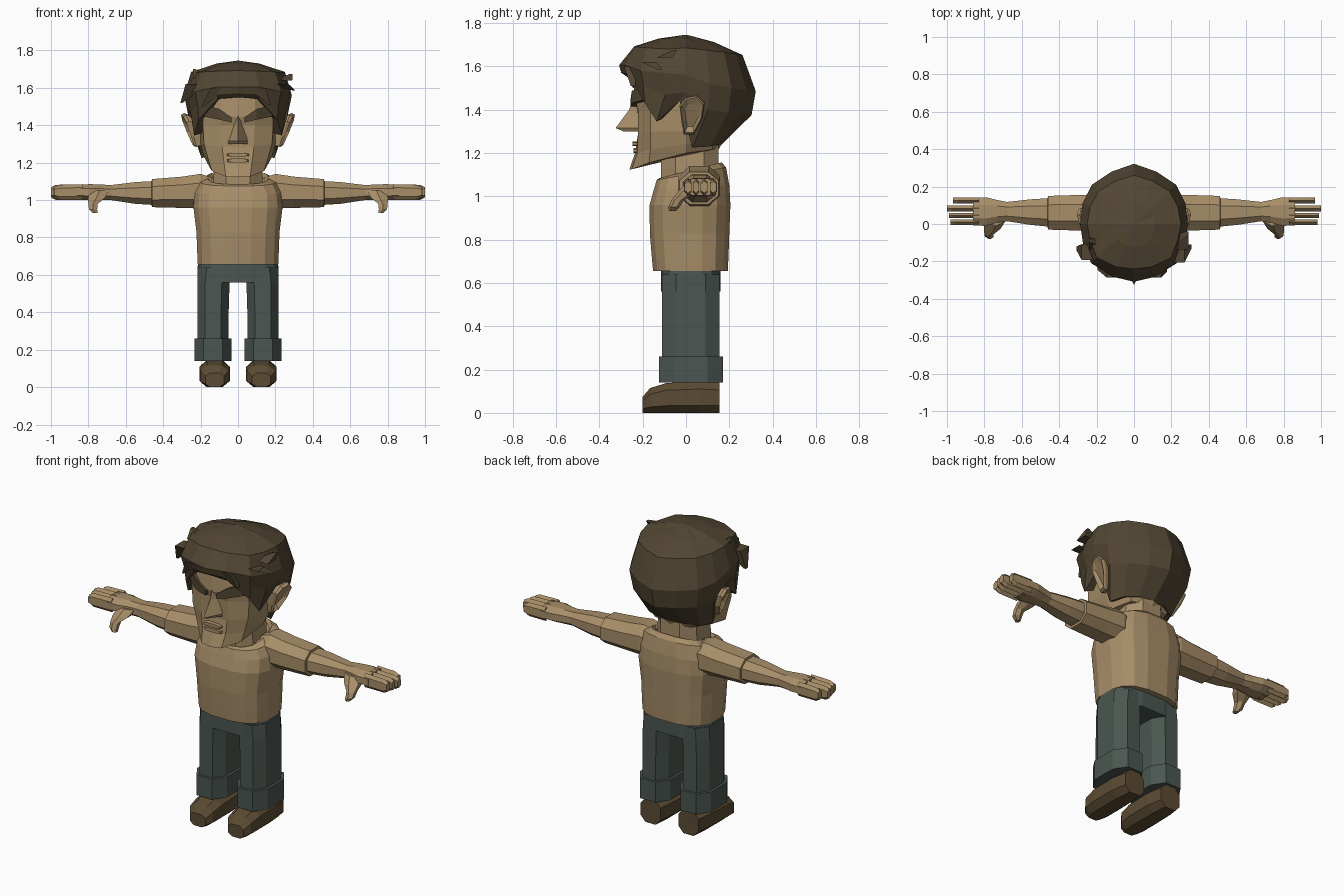
import bpy, bmesh, math


def material(name, rgb):
    m = bpy.data.materials.new(name)
    m.diffuse_color = (*rgb, 1)
    return m


TAN = material("tan", (0.39, 0.27, 0.14))
HAIR = material("dark_brown", (0.085, 0.062, 0.033))
DENIM = material("grey_green", (0.070, 0.094, 0.082))
LEATHER = material("shoe_brown", (0.105, 0.070, 0.033))


def oval(axis, pos, a0, a1, b0, b1, n=8, p=1.0, slope=0.0):
    """Flat-sided oval ring across an axis; p < 1 makes it boxier."""
    pts = []
    k = math.cos(math.pi / n) ** p
    for i in range(n):
        t = 2 * math.pi * (i + 0.5) / n
        c, s = math.cos(t), math.sin(t)
        a = (a0 + a1) / 2 + (a1 - a0) / 2 * math.copysign(abs(c) ** p, c) / k
        b = (b0 + b1) / 2 + (b1 - b0) / 2 * math.copysign(abs(s) ** p, s) / k
        pts.append({"x": (pos, a, b), "y": (a, pos, b),
                    "z": (a, b, pos + slope * b)}[axis])
    return pts


def whole(half):
    """Complete a half ring (front centre to back centre) by symmetry."""
    return half + [(-x, y, z) for x, y, z in half[-2:0:-1]]


def loft(name, rings, mat, mirror=False, caps=(True, True)):
    bm = bmesh.new()
    rows = [[bm.verts.new(p) for p in r] for r in rings]
    n = len(rows[0])
    for r, q in zip(rows, rows[1:]):
        for i in range(n):
            j = (i + 1) % n
            bm.faces.new((r[i], r[j], q[j], q[i]))
    if caps[0]:
        bm.faces.new(rows[0][::-1])
    if caps[1]:
        bm.faces.new(rows[-1])
    bmesh.ops.remove_doubles(bm, verts=bm.verts, dist=0.0005)
    bmesh.ops.recalc_face_normals(bm, faces=bm.faces)
    me = bpy.data.meshes.new(name)
    bm.to_mesh(me)
    bm.free()
    me.materials.append(mat)
    ob = bpy.data.objects.new(name, me)
    bpy.context.collection.objects.link(ob)
    if mirror:
        ob.modifiers.new("mirror", "MIRROR")
    return ob


# Shoes, cuffs, legs and hips
loft("shoe", [oval("y", y, 0.125 - w, 0.125 + w, 0, h, 8, 0.75) for y, w, h in
              ((-0.20, 0.05, 0.075), (-0.165, 0.075, 0.115), (-0.09, 0.082, 0.138),
               (0.06, 0.08, 0.145), (0.155, 0.065, 0.14))], LEATHER, True)
loft("trouser_cuff", [oval("z", z, 0.035, 0.232, -0.125, 0.17, 8, 0.75)
                      for z in (0.14, 0.26)], DENIM, True)
loft("trouser_leg", [oval("z", z, a, b, -0.11, 0.155, 8, 0.75) for z, a, b in
                     ((0.2, 0.05, 0.217), (0.4, 0.05, 0.217), (0.56, 0.045, 0.217),
                      (0.64, 0.01, 0.217))], DENIM, True)
loft("trouser_hips", [oval("z", z, -w, w, -0.115, 0.16, 16, 0.65) for z, w in
                      ((0.56, 0.214), (0.62, 0.217), (0.70, 0.212))], DENIM)

# Shirt body: the top rings tilt down toward the front to form the neckline
loft("shirt_body", [oval("z", z, -w, w, f, b, 16, 0.72, s) for z, w, f, b, s in
                    ((0.655, 0.215, -0.152, 0.193, 0),
                     (0.72, 0.218, -0.158, 0.196, 0),
                     (0.83, 0.222, -0.167, 0.20, 0),
                     (0.96, 0.238, -0.168, 0.205, 0),
                     (1.04, 0.232, -0.148, 0.20, 0.05),
                     (1.10, 0.205, -0.135, 0.185, 0.18),
                     (1.115, 0.16, -0.122, 0.165, 0.25),
                     (1.095, 0.145, -0.112, 0.155, 0.25))], TAN)
loft("neck", [oval("z", z, -w, w, -0.115, 0.15, 8, 0.8) for z, w in
              ((1.0, 0.135), (1.13, 0.13), (1.30, 0.12))], TAN)

# Sleeves, forearms and palms
loft("sleeve", [oval("x", x, f, b, lo, hi, 8, 0.85) for x, f, b, lo, hi in
                ((0.14, -0.02, 0.14, 0.96, 1.12), (0.20, -0.035, 0.158, 0.955, 1.14),
                 (0.30, -0.035, 0.155, 0.958, 1.125), (0.46, -0.03, 0.15, 0.962, 1.112),
                 (0.462, -0.015, 0.137, 0.975, 1.10))], TAN, True)
loft("forearm", [oval("x", x, f, b, lo, hi, 8, 0.85) for x, f, b, lo, hi in
                 ((0.42, -0.018, 0.14, 0.972, 1.103), (0.55, -0.005, 0.132, 0.98, 1.096),
                  (0.68, 0.015, 0.118, 1.0, 1.08), (0.73, 0.008, 0.128, 1.0, 1.083),
                  (0.79, -0.01, 0.143, 1.0, 1.085), (0.86, -0.008, 0.142, 1.003, 1.082))],
     TAN, True)

# Four fingers and a drooping thumb
for k, (f, b, tip) in enumerate(((-0.006, 0.025, 0.98), (0.032, 0.06, 0.99),
                                 (0.068, 0.1, 1.0), (0.11, 0.141, 0.967))):
    loft("finger_%d" % (k + 1),
         [oval("x", x, f, b, lo, hi, 6, 0.8) for x, lo, hi in
          ((0.83, 1.005, 1.08), (tip - 0.025, 1.005, 1.077), (tip, 1.018, 1.066))],
         TAN, True)
loft("thumb", [oval("z", z, x - w, x + w, y - d, y + d, 6) for z, x, w, y, d in
               ((1.05, 0.74, 0.05, 0.035, 0.04), (1.01, 0.758, 0.045, -0.005, 0.035),
                (0.98, 0.775, 0.025, -0.04, 0.025), (0.95, 0.775, 0.022, -0.055, 0.022),
                (0.932, 0.765, 0.014, -0.063, 0.014))], TAN, True)

# Head: jaw, mouth, cheek, eye, brow and crown rings
loft("head", [whole(h) for h in (
    [(0, -0.262, 1.122), (0.065, -0.25, 1.125), (0.14, -0.17, 1.155),
     (0.165, 0, 1.2), (0.12, 0.12, 1.215), (0, 0.15, 1.215)],
    [(0, -0.235, 1.2), (0.075, -0.225, 1.2), (0.158, -0.165, 1.215),
     (0.185, 0, 1.24), (0.14, 0.13, 1.25), (0, 0.17, 1.25)],
    [(0, -0.215, 1.28), (0.085, -0.222, 1.285), (0.182, -0.165, 1.3),
     (0.2, 0, 1.3), (0.17, 0.15, 1.3), (0, 0.2, 1.3)],
    [(0, -0.225, 1.40), (0.09, -0.222, 1.40), (0.188, -0.165, 1.40),
     (0.205, 0, 1.4), (0.18, 0.17, 1.4), (0, 0.22, 1.4)],
    [(0, -0.242, 1.44), (0.09, -0.238, 1.46), (0.188, -0.17, 1.48),
     (0.205, 0, 1.48), (0.18, 0.17, 1.48), (0, 0.22, 1.48)],
    [(0, -0.235, 1.6), (0.09, -0.22, 1.6), (0.17, -0.15, 1.6),
     (0.19, 0, 1.6), (0.15, 0.15, 1.6), (0, 0.2, 1.6)])], TAN)

# Nose, lips, brows and ears
loft("nose", [[(-w, -0.2, z), (0, y, z), (w, -0.2, z)] for z, w, y in
              ((1.30, 0.065, -0.29), (1.315, 0.062, -0.325), (1.40, 0.035, -0.262),
               (1.45, 0.03, -0.245))], TAN)
for nm, lo, hi, y in (("upper_lip", 1.232, 1.252, -0.247), ("lower_lip", 1.2, 1.222, -0.243)):
    loft(nm, [oval("y", yy, -w, w, lo, hi, 8, 0.7) for yy, w in
              ((-0.2, 0.065), (y, 0.052))], TAN)
loft("eyebrow", [oval("x", x, y, y + 0.04, lo, hi, 4, 0.5) for x, y, lo, hi in
                 ((0.035, -0.257, 1.415, 1.442), (0.10, -0.25, 1.43, 1.487),
                  (0.188, -0.187, 1.448, 1.51))], HAIR, True)
ear = ((-0.03, 1.42), (0.0, 1.455), (0.05, 1.465), (0.085, 1.43),
       (0.075, 1.36), (0.035, 1.285), (-0.01, 1.285), (-0.02, 1.34))
loft("ear", [[(x + (z - 1.28) * 0.33 + (y - 0.03) * 0.15,
               0.03 + (y - 0.03) * k, 1.375 + (z - 1.375) * k) for y, z in ear]
             for x, k in ((0.185, 0.85), (0.225, 1.0), (0.24, 0.9), (0.222, 0.6))],
     TAN, True)

# Hair shell: outline scaled per ring, with its own height at each column
outline = ((0, -0.315), (0.115, -0.288), (0.225, -0.205), (0.265, -0.1), (0.285, 0),
           (0.275, 0.11), (0.225, 0.21), (0.12, 0.28), (0, 0.322))


def hair_ring(scales, heights):
    return whole([(x * s, y * s, z) for (x, y), s, z in zip(outline, scales, heights)])


nape = [(0, -0.268, 1.55), (0.11, -0.255, 1.54), (0.21, -0.19, 1.43),
        (0.235, -0.135, 1.345), (0.225, -0.03, 1.44), (0.195, 0.03, 1.225),
        (0.165, 0.11, 1.23), (0.09, 0.15, 1.24), (0, 0.165, 1.24)]
loft("hair", [
    whole([(x * 0.78, y * 0.8, z + 0.015) for x, y, z in nape]),
    whole(nape),
    hair_ring((0.95, 0.95, 0.96, 0.96, 0.95, 0.93, 0.93, 0.93, 0.94),
              (1.57, 1.565, 1.51, 1.47, 1.48, 1.40, 1.385, 1.38, 1.375)),
    hair_ring((0.98, 0.98, 1.02, 1.03, 1.01, 1, 1, 1, 1),
              (1.605, 1.605, 1.58, 1.57, 1.56, 1.52, 1.5, 1.49, 1.485)),
    hair_ring([0.76, 0.8, 0.88, 0.88, 0.88, 0.85, 0.84, 0.82, 0.81],
              (1.692, 1.69, 1.685, 1.68, 1.685, 1.675, 1.665, 1.658, 1.652)),
    hair_ring([0.4] * 9, [1.728] * 4 + [1.73] + [1.712] * 4),
    hair_ring([0.02] * 9, [1.745] * 9)], HAIR, caps=(False, True))

# Loose locks: side flicks and sweeping fringe pieces
locks = (((0.22, -0.17, 1.62), (0.302, -0.12, 1.585), 0.05),
         ((0.24, -0.10, 1.64), (0.285, -0.05, 1.675), 0.05),
         ((-0.22, -0.15, 1.62), (-0.302, -0.13, 1.52), 0.06),
         ((-0.19, -0.10, 1.65), (-0.235, -0.09, 1.70), 0.05),
         ((-0.10, -0.255, 1.6), (-0.19, -0.235, 1.50), 0.045),
         ((0.10, -0.255, 1.6), (0.17, -0.245, 1.51), 0.045))
for k, (root, tip, w) in enumerate(locks):
    loft("hair_lock_%d" % (k + 1),
         [oval("z", root[2] + dz, root[0] - w, root[0] + w,
               root[1] - w * 0.7, root[1] + w * 0.7, 4) if t == 0 else
          oval("z", tip[2], tip[0] - 0.006, tip[0] + 0.006, tip[1] - 0.01, tip[1] + 0.01, 4)
          for t, dz in ((0, 0), (1, 0))], HAIR)
